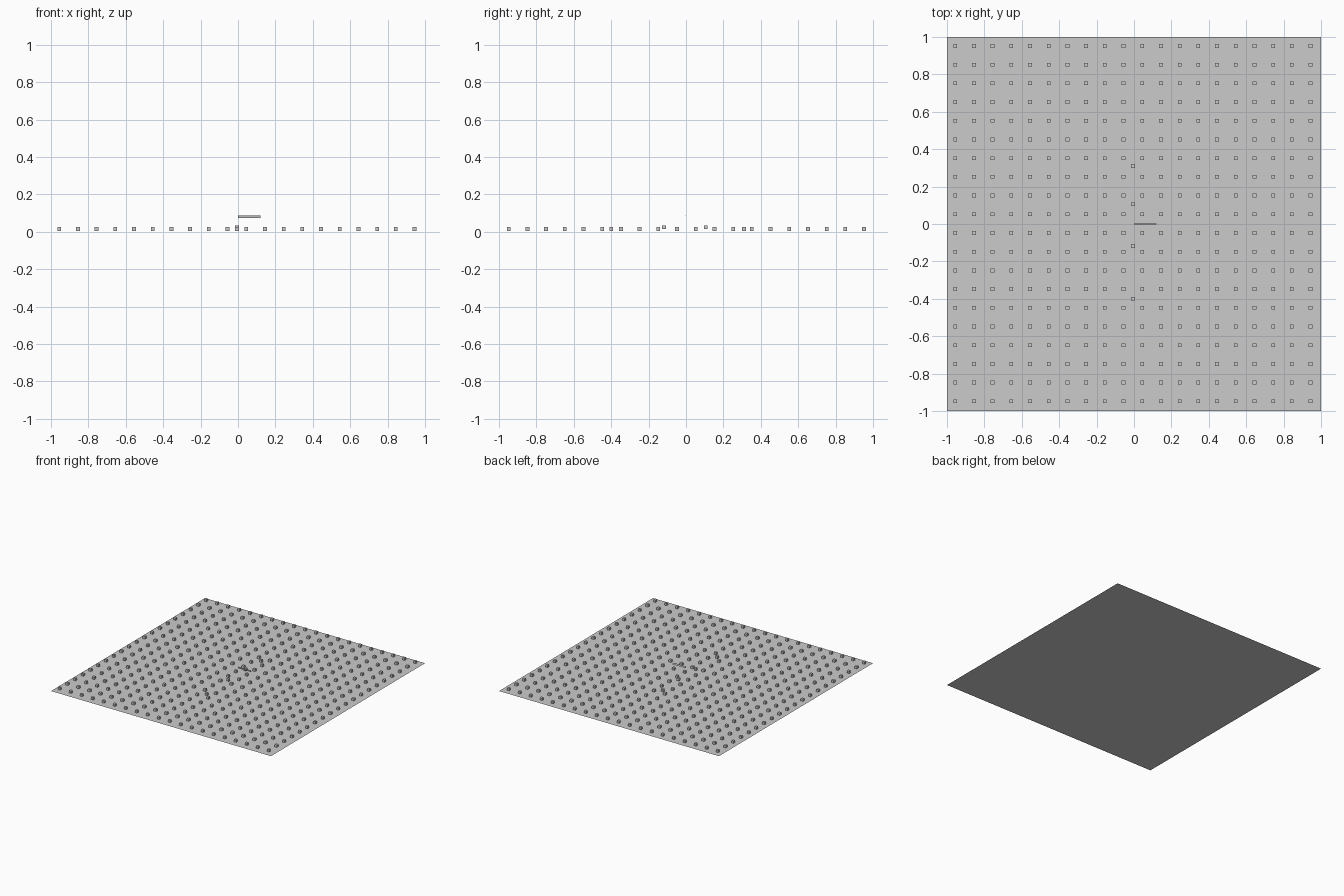
import bpy, math

if "Cube" in bpy.data.objects:
    bpy.data.objects.remove(bpy.data.objects["Cube"])

S = 0.02  # edge length of every small block


def block(name, x, y, z):
    bpy.ops.mesh.primitive_cube_add(size=S, location=(x, y, z))
    ob = bpy.context.object
    ob.name = name
    return ob


# Flat square floor, single sided
bpy.ops.mesh.primitive_plane_add(size=2, location=(0, 0, 0))
bpy.context.object.name = "floor_sheet"

# 20 x 20 field of small blocks hovering just above the floor
field = block("block_field", -0.956, -0.948, 0.015)
for label, step in (("columns", (0.1, 0, 0)), ("rows", (0, 0.1, 0))):
    arr = field.modifiers.new(label, 'ARRAY')
    arr.count = 20
    arr.use_relative_offset = False
    arr.use_constant_offset = True
    arr.constant_offset_displace = step

# Loose blocks near the middle, the inner two slightly raised
for i, (y, z) in enumerate(((0.31, 0.015), (0.105, 0.025), (-0.118, 0.025), (-0.40, 0.015))):
    block(f"loose_block_{i + 1}", -0.005, y, z)

# Plain thin strip floating over the centre (no lettering)
bpy.ops.mesh.primitive_cube_add(size=1, location=(0.06, 0, 0.08))
strip = bpy.context.object
strip.name = "floating_strip"
strip.scale = (0.12, 0.001, 0.014)
strip.rotation_euler = (math.radians(10), 0, 0)
